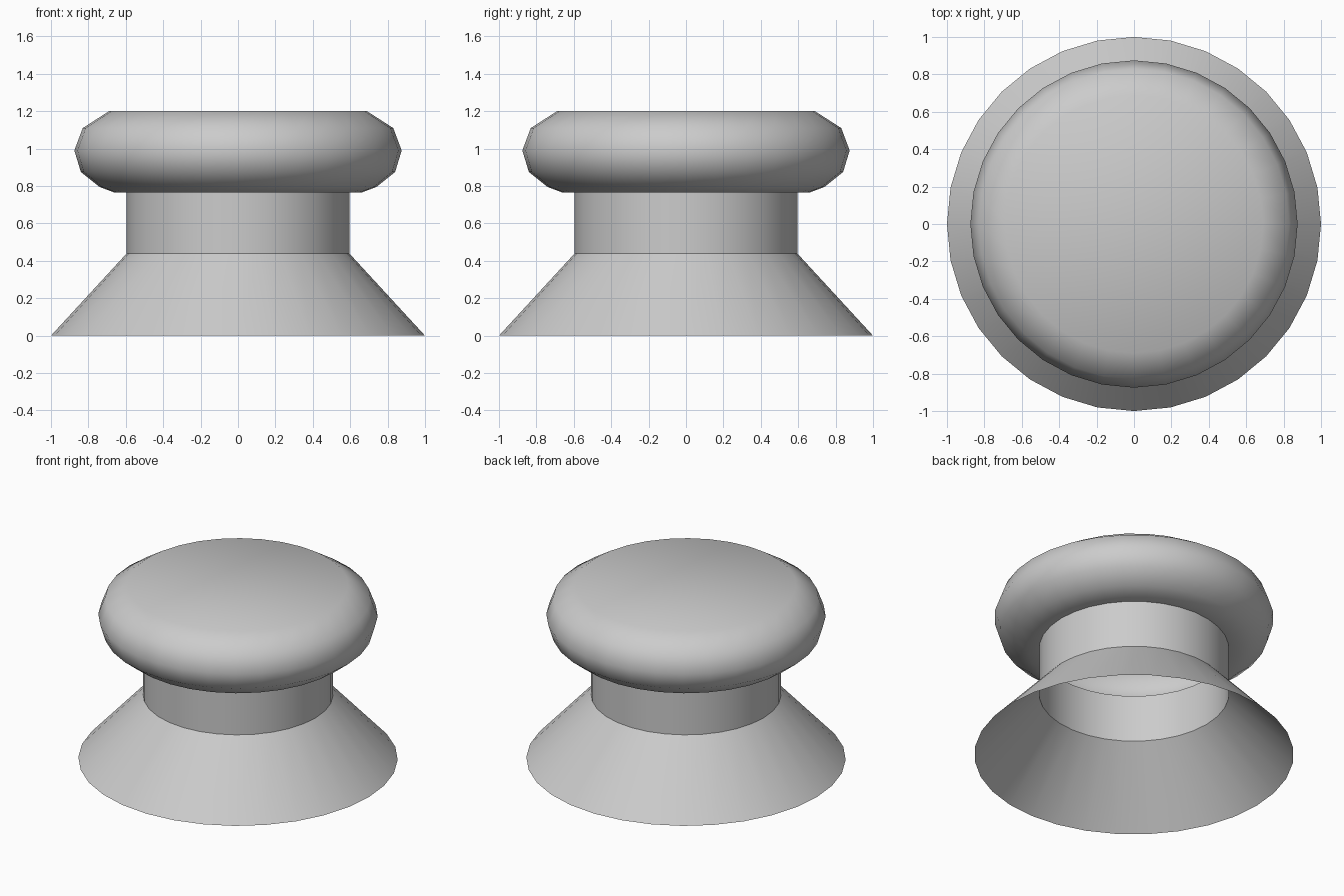
import bpy, bmesh, math

if "Cube" in bpy.data.objects:
    bpy.data.objects.remove(bpy.data.objects["Cube"])

SIDES = 32


def lathe(name, profile, close_top=False):
    """Spin a (radius, z) profile round the z axis into an open shell."""
    bm = bmesh.new()
    rings = []
    for r, z in profile:
        ring = []
        for i in range(SIDES):
            a = 2 * math.pi * i / SIDES
            ring.append(bm.verts.new((r * math.cos(a), r * math.sin(a), z)))
        rings.append(ring)
    for low, high in zip(rings, rings[1:]):
        for i in range(SIDES):
            j = (i + 1) % SIDES
            bm.faces.new((low[i], low[j], high[j], high[i]))
    if close_top:
        bm.faces.new(rings[-1])
    mesh = bpy.data.meshes.new(name)
    bm.to_mesh(mesh)
    bm.free()
    obj = bpy.data.objects.new(name, mesh)
    bpy.context.collection.objects.link(obj)
    bpy.ops.object.select_all(action='DESELECT')
    obj.select_set(True)
    bpy.context.view_layer.objects.active = obj
    bpy.ops.object.shade_smooth_by_angle(angle=math.radians(40))
    return obj


# Flared skirt, open underneath
lathe("flared_base", [(1.0, 0.0), (0.595, 0.44)])

# Straight hollow neck
lathe("neck", [(0.595, 0.44), (0.595, 0.765)])

# Rounded cap with a flat top, hollow where it meets the neck
lathe("cap", [(0.595, 0.765), (0.66, 0.765), (0.74, 0.795), (0.84, 0.875),
              (0.875, 0.99), (0.83, 1.11), (0.69, 1.2)], close_top=True)
